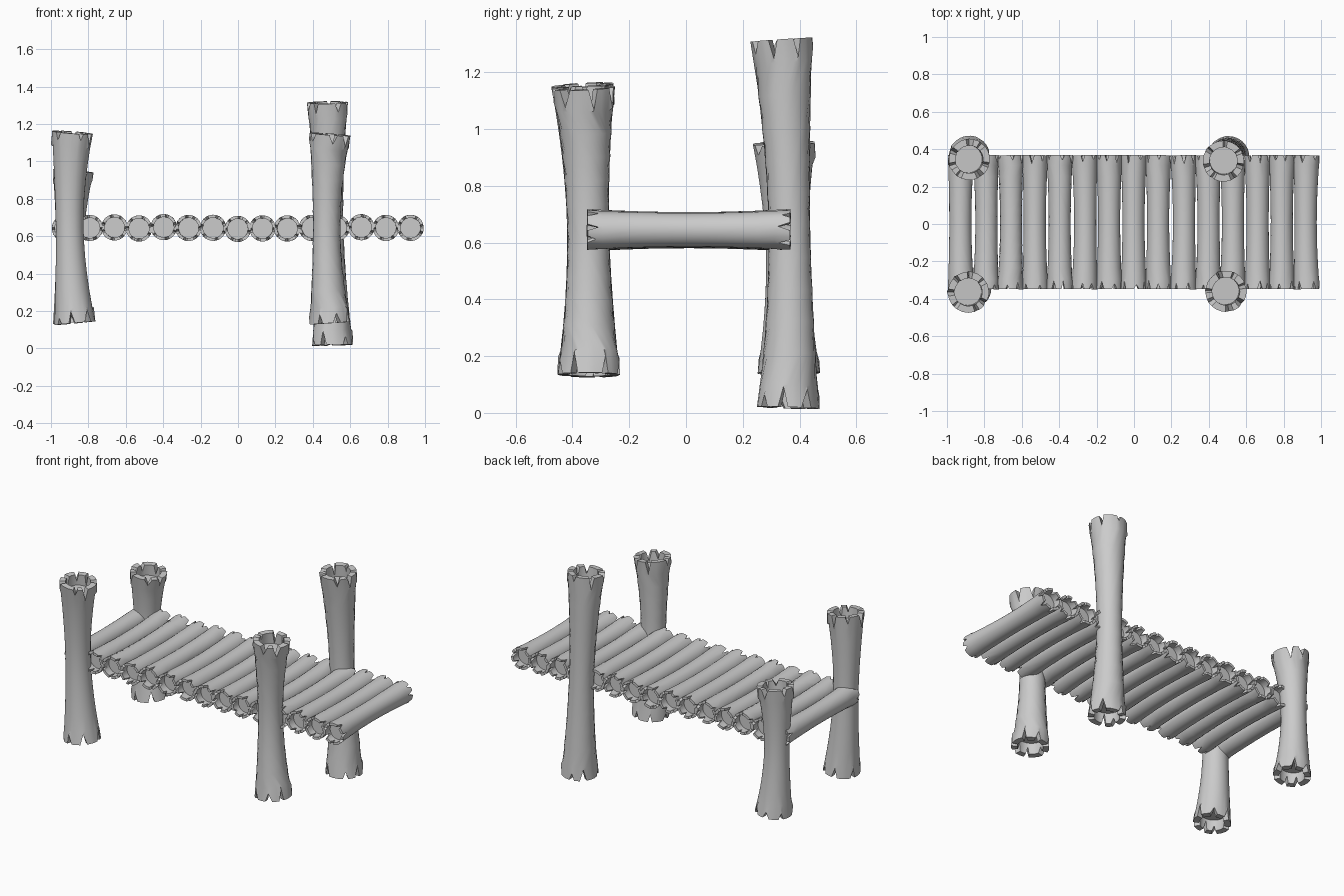
import bpy, bmesh, math, random
from mathutils import Vector

if "Cube" in bpy.data.objects:
    bpy.data.objects.remove(bpy.data.objects["Cube"])

random.seed(7)


def hollow_log(name, start, middle, end, r_end, r_mid, wall, recess, notches, depth, half):
    """Bent, waisted log with recessed, V-notched ends."""
    p0, p1, p2 = Vector(start), Vector(middle), Vector(end)
    ctrl = p1 * 2 - (p0 + p2) / 2          # curve passes through middle
    length = (p2 - p0).length

    def frame(t):
        pos = p0 * (1 - t) ** 2 + ctrl * 2 * t * (1 - t) + p2 * t * t
        tan = ((ctrl - p0) * (1 - t) + (p2 - ctrl) * t).normalized()
        ref = Vector((1, 0, 0))
        u = (ref - tan * ref.dot(tan)).normalized()
        return pos, tan, u, tan.cross(u)

    def layout():
        offset = random.uniform(0, 6.28)
        cuts = []
        for i in range(notches):
            a = offset + (i + random.uniform(-0.2, 0.2)) * math.tau / notches
            cuts.append((a, half * random.uniform(0.65, 1.25), depth * random.uniform(0.55, 1.25)))
        out = []
        for i, (a, w, d) in enumerate(cuts):
            nxt = cuts[(i + 1) % notches]
            b = nxt[0] - nxt[1] + (math.tau if i == notches - 1 else 0)
            out += [(a - w, 0), (a, d), (a + w, 0)]
            out += [(a + w + (b - a - w) * k / 3, 0) for k in (1, 2)]
        return out

    bm = bmesh.new()
    lay0, lay1 = layout(), layout()
    n = len(lay0)

    def ring(t, lay, r, cut=0, limit=9):
        # cut: +1 / -1 pushes notch points along the axis into the log
        pos, tan, u, v = frame(t)
        return [bm.verts.new(pos + (u * math.cos(a) + v * math.sin(a)) * r
                             + tan * cut * min(d, limit)) for a, d in lay]

    def radius(t):
        return r_mid + (r_end - r_mid) * abs(2 * t - 1) ** 1.8

    def blend(s):
        return [(a * (1 - s) + b * s, 0) for (a, _), (b, _) in zip(lay0, lay1)]

    ti = recess / length
    tn = depth * 1.35 / length
    rings = [ring(ti, lay0, r_end - wall), ring(0, lay0, r_end - wall, 1, recess * 0.95),
             ring(0, lay0, r_end, 1)]
    for k in range(11):
        s = k / 10
        t = tn + (1 - 2 * tn) * s
        rings.append(ring(t, blend(s), radius(t)))
    rings += [ring(1, lay1, r_end, -1), ring(1, lay1, r_end - wall, -1, recess * 0.95),
              ring(1 - ti, lay1, r_end - wall)]
    for a, b in zip(rings, rings[1:]):
        for i in range(n):
            j = (i + 1) % n
            bm.faces.new((a[i], a[j], b[j], b[i]))
    bm.faces.new(rings[0])
    bm.faces.new(rings[-1])
    bmesh.ops.recalc_face_normals(bm, faces=bm.faces[:])
    me = bpy.data.meshes.new(name)
    bm.to_mesh(me)
    bm.free()
    ob = bpy.data.objects.new(name, me)
    bpy.context.collection.objects.link(ob)
    bpy.ops.object.select_all(action='DESELECT')
    ob.select_set(True)
    bpy.context.view_layer.objects.active = ob
    bpy.ops.object.shade_smooth_by_angle(angle=math.radians(35))


# Deck logs
for i in range(15):
    x = -0.925 + i * 0.132
    z = 0.644 + random.uniform(-0.005, 0.005)
    bow = random.uniform(-0.005, 0.005)
    hollow_log(f"deck_log_{i + 1}", (x, -0.348, z), (x + bow, 0.01, z), (x, 0.368, z),
               0.07, 0.059, 0.016, 0.05, 7, 0.04, 0.17)

# Upright posts: bottom, middle, top centres
posts = {
    "front_left_post": ((-0.872, -0.343, 0.135), (-0.900, -0.345, 0.65), (-0.885, -0.365, 1.155)),
    "front_right_post": ((0.492, -0.342, 0.135), (0.474, -0.345, 0.65), (0.492, -0.360, 1.145)),
    "back_right_post": ((0.506, 0.360, 0.018), (0.490, 0.364, 0.66), (0.478, 0.336, 1.315)),
    "back_left_post": ((-0.880, 0.362, 0.14), (-0.898, 0.356, 0.55), (-0.880, 0.345, 0.95)),
}
for name, (a, b, c) in posts.items():
    hollow_log(name, a, b, c, 0.11, 0.074, 0.036, 0.07, 7, 0.06, 0.17)
